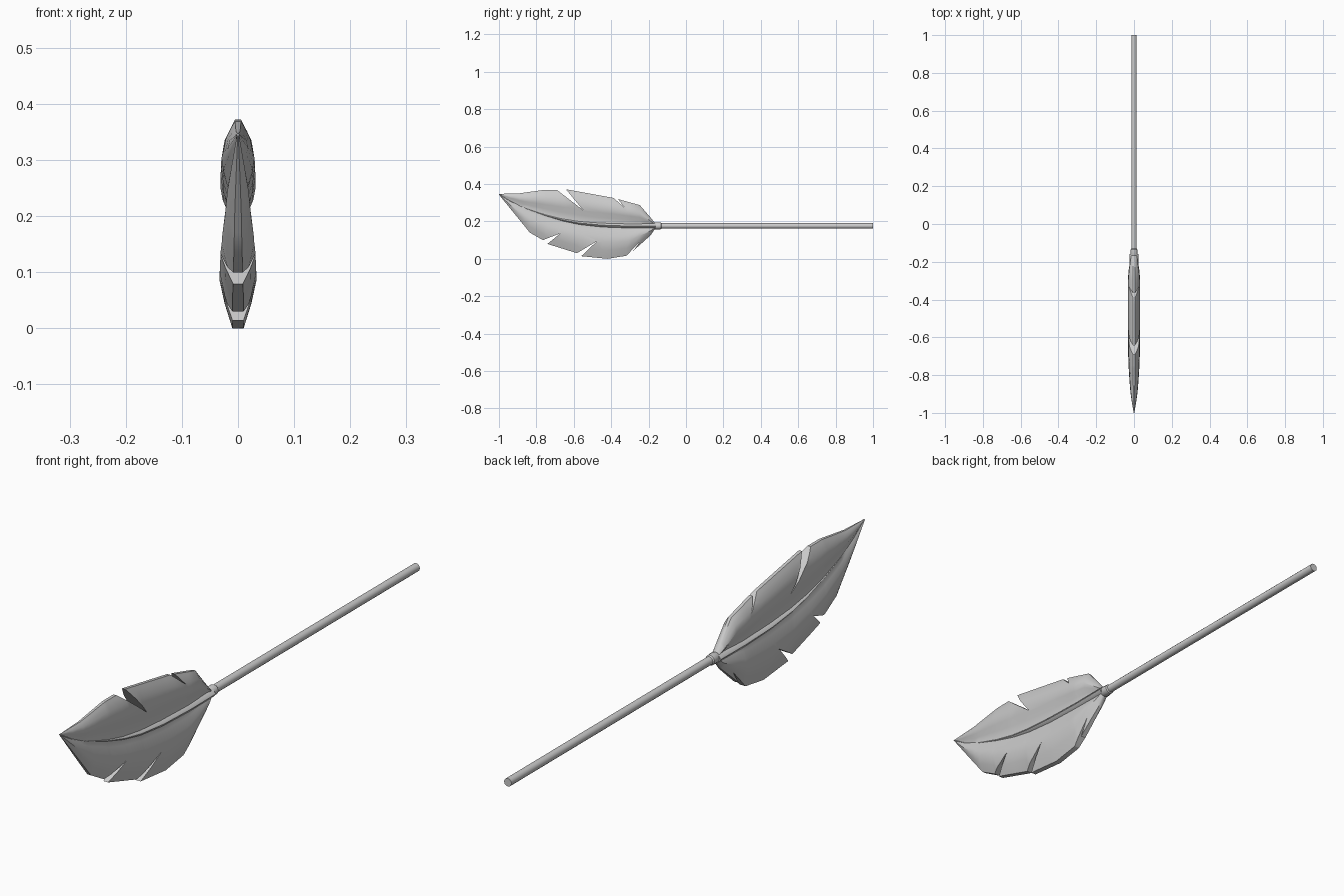
import bpy, bmesh, math

if "Cube" in bpy.data.objects:
    bpy.data.objects.remove(bpy.data.objects["Cube"])


def interp(pts, t):
    for (a, va), (b, vb) in zip(pts, pts[1:]):
        if t <= b:
            return va + (vb - va) * max(0, (t - a) / (b - a))
    return pts[-1][1]


def loft(name, rings):
    """Skin a list of closed rings and cap both ends."""
    bm = bmesh.new()
    loops = [[bm.verts.new(p) for p in r] for r in rings]
    n = len(loops[0])
    for a, b in zip(loops, loops[1:]):
        for i in range(n):
            j = (i + 1) % n
            bm.faces.new((a[i], a[j], b[j], b[i]))
    bm.faces.new(loops[0])
    bm.faces.new(loops[-1])
    bmesh.ops.recalc_face_normals(bm, faces=bm.faces)
    me = bpy.data.meshes.new(name)
    bm.to_mesh(me)
    bm.free()
    ob = bpy.data.objects.new(name, me)
    bpy.context.collection.objects.link(ob)
    return ob


def smooth(ob, deg=32):
    bpy.ops.object.select_all(action='DESELECT')
    ob.select_set(True)
    bpy.context.view_layer.objects.active = ob
    bpy.ops.object.shade_smooth_by_angle(angle=math.radians(deg))


def ellipse(y, z, rx, rz, n=12):
    return [(rx * math.cos(2 * math.pi * i / n), y, z + rz * math.sin(2 * math.pi * i / n))
            for i in range(n)]


# Feather outline and spine, as (y, z)
SPINE = [(-1, .345), (-.94, .308), (-.86, .27), (-.75, .232), (-.66, .207), (-.57, .191),
         (-.45, .18), (-.3, .175), (-.16, .176)]
UPPER = [(-1, .347), (-.89, .35), (-.755, .369), (-.685, .369), (-.643, .372), (-.385, .325),
         (-.247, .287), (-.185, .215), (-.16, .184)]
LOWER = [(-1, .343), (-.835, .14), (-.765, .1), (-.743, .08), (-.583, .03), (-.56, .014),
         (-.42, 0), (-.32, .016), (-.294, .032), (-.19, .125), (-.16, .168)]
TAPER = [(-1, .06), (-.9, .55), (-.8, .8), (-.7, .94), (-.5, 1), (-.3, 1), (-.22, .8), (-.16, .4)]
# Half thickness from spine to edge
PUFF_UP = [(0, .013), (.25, .018), (.42, .027), (.58, .031), (.78, .025), (.93, .013), (1, .006)]
PUFF_LOW = [(0, .013), (.15, .021), (.32, .029), (.52, .033), (.75, .024), (.93, .014), (1, .010)]

# Puffed vane
ys = sorted({p[0] for c in (SPINE, UPPER, LOWER) for p in c})
rings = []
for y in ys:
    c, k = interp(SPINE, y), interp(TAPER, y)
    side = []
    for v, w in reversed(PUFF_LOW):
        side.append((w * k, c + (interp(LOWER, y) - c) * v))
    for v, w in PUFF_UP[1:]:
        side.append((w * k, c + (interp(UPPER, y) - c) * v))
    rings.append([(x, y, z) for x, z in side] + [(-x, y, z) for x, z in reversed(side)])
vane = loft("feather_vane", rings)

# Slits cut in the vane: tip and one point on each side
SLITS = [((-.55, .26), (-.66, .345), (-.643, .373)),
         ((-.33, .275), (-.385, .323), (-.368, .325)),
         ((-.67, .137), (-.765, .1), (-.743, .078)),
         ((-.476, .094), (-.583, .03), (-.56, .014)),
         ((-.24, .098), (-.315, .02), (-.292, .03))]
for tip, a, b in SLITS:
    tri = [tip] + [tuple(t + (q - t) * 1.5 for q, t in zip(p, tip)) for p in (a, b)]
    cutter = loft("slit_cutter", [[(x, y, z) for y, z in tri] for x in (-.1, .1)])
    cutter.hide_render = True
    mod = vane.modifiers.new("slit", 'BOOLEAN')
    mod.operation, mod.solver, mod.object = 'DIFFERENCE', 'EXACT', cutter
    bpy.context.view_layer.objects.active = vane
    bpy.ops.object.modifier_apply(modifier=mod.name)
    bpy.data.objects.remove(cutter)
smooth(vane)

# Raised central quill, tapering to the tip
quill = loft("quill", [ellipse(y, z, .003 + .022 * min(1, (y + 1) / .5),
                               .002 + .013 * min(1, (y + 1) / .6), 8) for y, z in SPINE])
smooth(quill, 50)

# Collar where the feather meets the shaft
collar = loft("collar", [ellipse(y, .176, r, r) for y, r in
                         ((-.175, .014), (-.162, .019), (-.135, .018), (-.13, .014))])
smooth(collar)

# Long straight shaft
shaft = loft("shaft", [ellipse(y, .176, .0145, .0145) for y in (-.15, 1)])
smooth(shaft)
